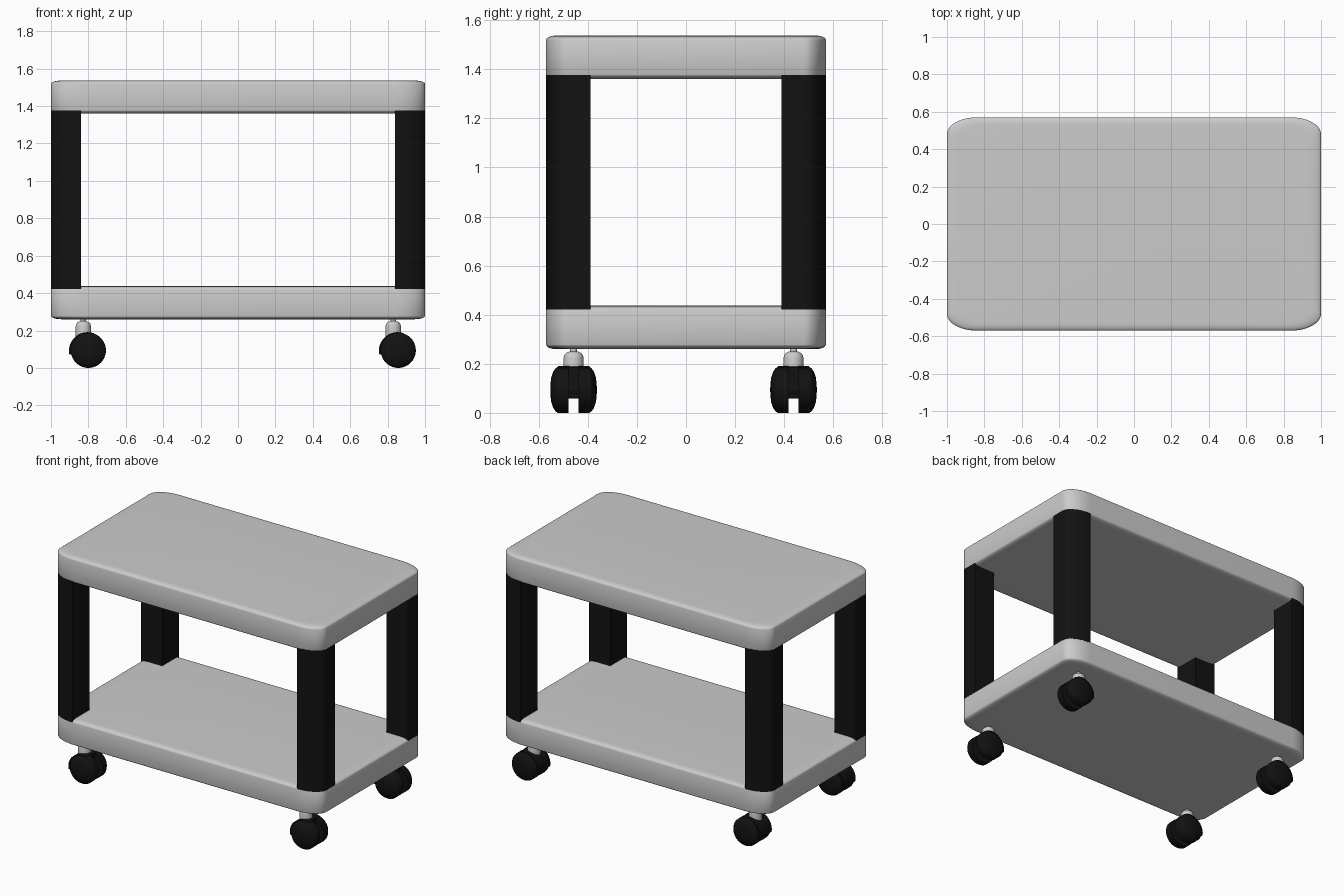
import bpy, bmesh
from math import sin, cos, pi, radians

if "Cube" in bpy.data.objects:
    bpy.data.objects.remove(bpy.data.objects["Cube"])

black = bpy.data.materials.new("black_plastic")
black.diffuse_color = (0.006, 0.006, 0.006, 1)
black.use_nodes = True
black.node_tree.nodes["Principled BSDF"].inputs["Base Color"].default_value = black.diffuse_color

HX, HY = 1.0, 0.57      # shelf half size
RX, RY = 0.16, 0.09     # elliptical corner radii


def loft(name, rings, mat=None, angle=35):
    """Skin a stack of equal-length closed rings and cap both ends."""
    bm = bmesh.new()
    vr = [[bm.verts.new(p) for p in r] for r in rings]
    n = len(rings[0])
    for a, b in zip(vr, vr[1:]):
        for i in range(n):
            j = (i + 1) % n
            bm.faces.new((a[i], a[j], b[j], b[i]))
    bm.faces.new(vr[0][::-1])
    bm.faces.new(vr[-1])
    bmesh.ops.recalc_face_normals(bm, faces=bm.faces)
    me = bpy.data.meshes.new(name)
    bm.to_mesh(me)
    bm.free()
    ob = bpy.data.objects.new(name, me)
    bpy.context.collection.objects.link(ob)
    if mat:
        me.materials.append(mat)
    bpy.ops.object.select_all(action='DESELECT')
    ob.select_set(True)
    bpy.context.view_layer.objects.active = ob
    bpy.ops.object.shade_smooth_by_angle(angle=radians(angle))
    return ob


def corner(t):
    return HX - RX + RX * cos(t), HY - RY + RY * sin(t)


ARC = [corner(i * pi / 2 / 12) for i in range(13)]


def shelf_outline(sx, sy, z):
    pts = ARC + [(-x, y) for x, y in ARC[::-1]]
    pts += [(-x, -y) for x, y in pts]
    return [(x * sx, y * sy, z) for x, y in pts]


def shelf(name, z0, z1):
    # soft edge: wide inset, low height, on both top and bottom
    steps = [i * pi / 2 / 6 for i in range(7)]
    inset = [(1 - 0.06 * (1 - cos(t)), 1 - 0.07 * (1 - cos(t)), 0.018 * (1 - sin(t))) for t in steps]
    rings = [shelf_outline(a, b, z0 + h) for a, b, h in inset[::-1]]
    rings += [shelf_outline(a, b, z1 - h) for a, b, h in inset]
    loft(name, rings)


def lathe(name, profile, centre, axis, mat=None, n=40):
    """Revolve (radius, offset) points about the y or z axis."""
    cx, cy, cz = centre
    rings = []
    for r, o in profile:
        ring = []
        for i in range(n):
            c, s = r * cos(2 * pi * i / n), r * sin(2 * pi * i / n)
            ring.append((cx + c, cy + o, cz + s) if axis == 'y' else (cx + c, cy + s, cz + o))
        rings.append(ring)
    loft(name, rings, mat)


# Shelves
shelf("lower_shelf", 0.26, 0.437)
shelf("top_shelf", 1.36, 1.537)

# Legs: solid posts following the rounded shelf corner
leg_section = [(HX - RX, HY - 0.18), (HX, HY - 0.18)] + ARC
for sx, xn in ((-1, "left"), (1, "right")):
    for sy, yn in ((-1, "front"), (1, "back")):
        loft(f"{yn}_{xn}_leg",
             [[(sx * x, sy * y, z) for x, y in leg_section] for z in (0.421, 1.376)], black)


# Casters: twin domed wheels, hub, hood, grey swivel stem
def caster(tag, x, y):
    wheel = [(0.094, 0.021), (0.094, 0.064), (0.088, 0.073), (0.074, 0.083),
             (0.05, 0.091), (0.025, 0.094), (0.004, 0.095)]
    for s, side in ((-1, "near"), (1, "far")):
        lathe(f"{tag}_caster_{side}_wheel", [(r, s * o) for r, o in wheel], (x, y, 0.094), 'y', black)
    lathe(f"{tag}_caster_hub", [(0.036, -0.03), (0.036, 0.03)], (x, y, 0.094), 'y', black, 24)
    hood = [(x - 0.004 + 0.1 * cos(t), 0.091 + 0.1 * sin(t))
            for t in (radians(70 + 6 * i) for i in range(21))]
    hood += [(x - 0.03, 0.06), (x + 0.03, 0.06)]
    loft(f"{tag}_caster_hood", [[(px, y + o, pz) for px, pz in hood] for o in (-0.064, 0.064)], black)
    stem = [(0.041, 0.15), (0.041, 0.222), (0.038, 0.235), (0.031, 0.244), (0.02, 0.249),
            (0.014, 0.25), (0.014, 0.275)]
    lathe(f"{tag}_caster_stem", stem, (x - 0.027, y, 0), 'z', None, 28)


for x, xn in ((-0.8, "left"), (0.857, "right")):
    for y, yn in ((-0.458, "front"), (0.438, "back")):
        caster(f"{yn}_{xn}", x, y)
